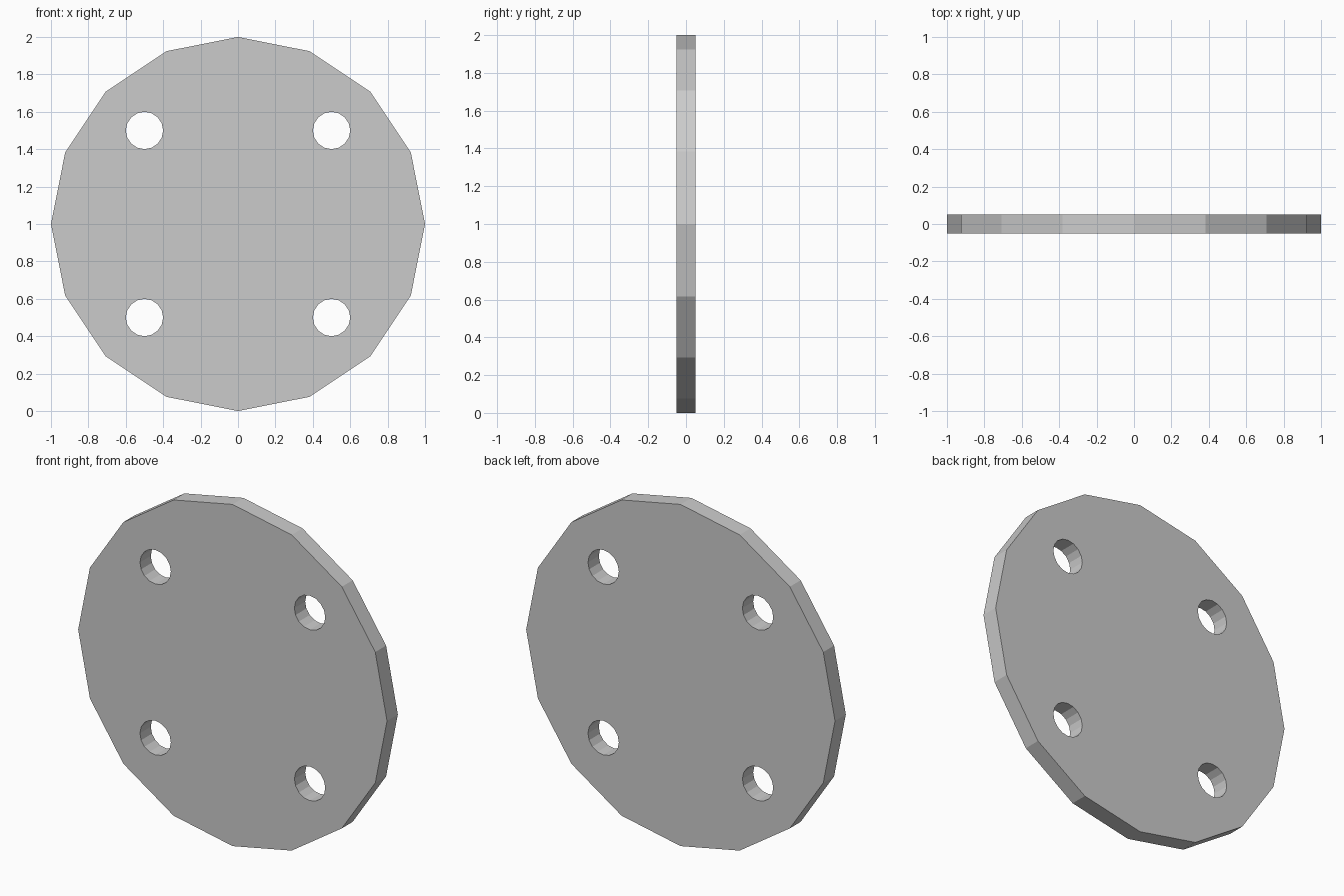
import bpy
from math import pi

if "Cube" in bpy.data.objects:
    bpy.data.objects.remove(bpy.data.objects["Cube"])

THICKNESS = 0.1


def disc(name, radius, depth, x, z):
    """Sixteen-sided cylinder with its axis along y."""
    bpy.ops.mesh.primitive_cylinder_add(
        vertices=16, radius=radius, depth=depth,
        location=(x, 0, z), rotation=(pi / 2, 0, 0))
    obj = bpy.context.object
    obj.name = name
    return obj


# Round plate
plate = disc("round_plate", 1.0, THICKNESS, 0, 1)

# Four through holes in a square pattern
cutters = []
for x in (-0.5, 0.5):
    for z in (0.5, 1.5):
        cutter = disc("hole_cutter", 0.1, THICKNESS * 4, x, z)
        cutter.hide_render = True
        cutters.append(cutter)
        mod = plate.modifiers.new("hole", 'BOOLEAN')
        mod.operation = 'DIFFERENCE'
        mod.solver = 'EXACT'
        mod.object = cutter

# Bake the holes and discard the cutters
bpy.ops.object.select_all(action='DESELECT')
plate.select_set(True)
bpy.context.view_layer.objects.active = plate
for mod in list(plate.modifiers):
    bpy.ops.object.modifier_apply(modifier=mod.name)
for cutter in cutters:
    bpy.data.objects.remove(cutter, do_unlink=True)
